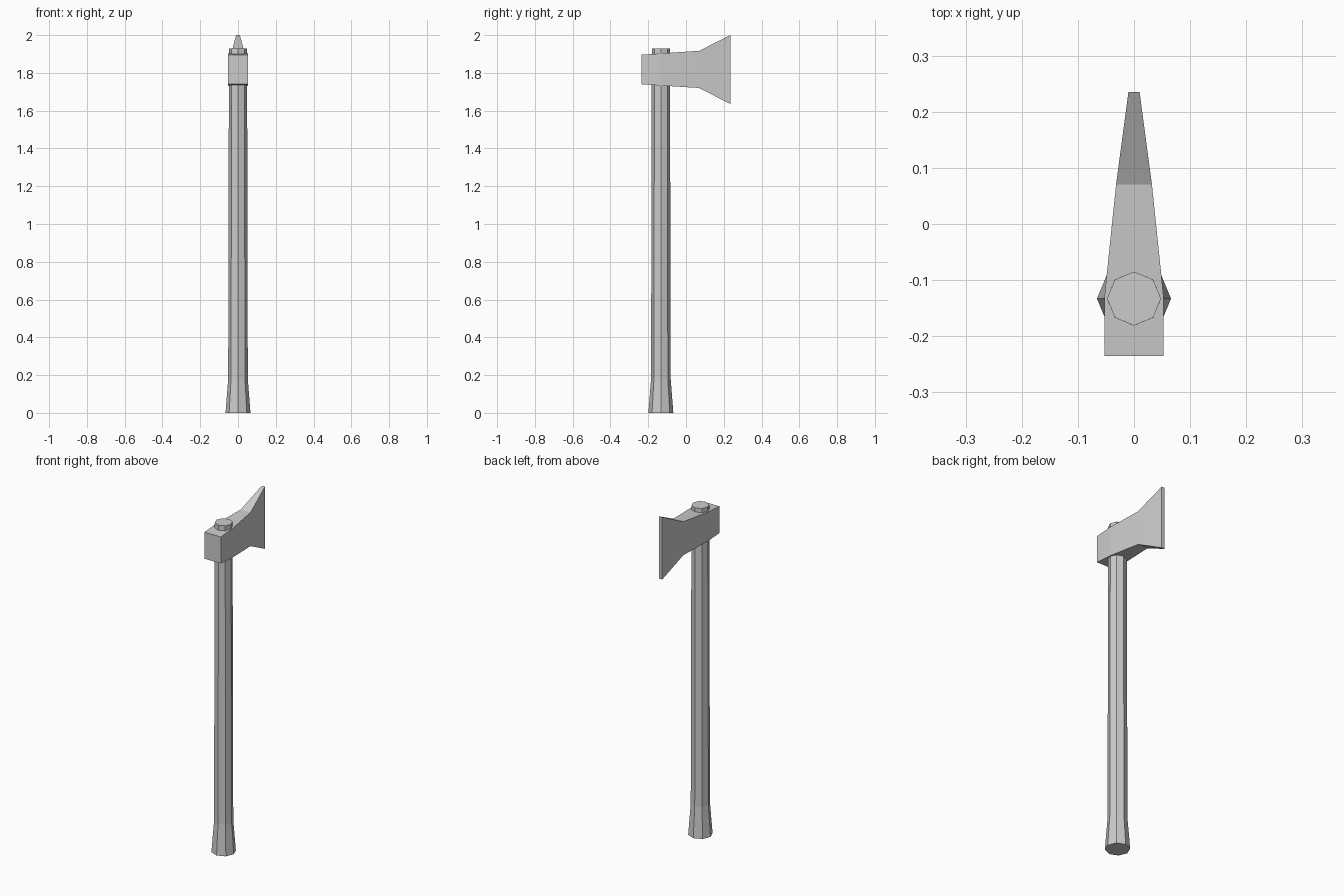
import bpy
import bmesh
from math import cos, sin, pi

cube = bpy.data.objects.get("Cube")
if cube:
    bpy.data.objects.remove(cube, do_unlink=True)

grey = bpy.data.materials.new("plain grey")
grey.use_nodes = True
colour = (0.6, 0.6, 0.6, 1)
grey.diffuse_color = colour
grey.node_tree.nodes["Principled BSDF"].inputs["Base Color"].default_value = colour


def loft(name, rings):
    """Join matching cross-sections into one closed, flat-shaded part."""
    bm = bmesh.new()
    loops = [[bm.verts.new(p) for p in ring] for ring in rings]
    for a, b in zip(loops, loops[1:]):
        for i in range(len(a)):
            j = (i + 1) % len(a)
            bm.faces.new((a[i], a[j], b[j], b[i]))
    bm.faces.new(loops[0])
    bm.faces.new(loops[-1])
    bmesh.ops.recalc_face_normals(bm, faces=bm.faces)
    mesh = bpy.data.meshes.new(name)
    bm.to_mesh(mesh)
    bm.free()
    mesh.materials.append(grey)
    obj = bpy.data.objects.new(name, mesh)
    bpy.context.collection.objects.link(obj)
    return obj


HANDLE_Y = -0.133


def octagon(z, r):
    return [(r * cos(i * pi / 4), HANDLE_Y + r * sin(i * pi / 4), z) for i in range(8)]


def section(y, half, low, high):
    return [(-half, y, low), (half, y, low), (half, y, high), (-half, y, high)]


# Octagonal handle with a flared foot, passing through the head
loft("handle", [octagon(z, r) for z, r in
                [(0, 0.066), (0.18, 0.052), (1.93, 0.048)]])

# Axe head: square poll, tapering cheeks, flared blade with a blunt edge
loft("axe_head", [section(*s) for s in [
    (-0.235, 0.053, 1.74, 1.896),
    (HANDLE_Y, 0.053, 1.733, 1.903),
    (0.07, 0.032, 1.72, 1.917),
    (0.235, 0.01, 1.635, 2.0)]])
